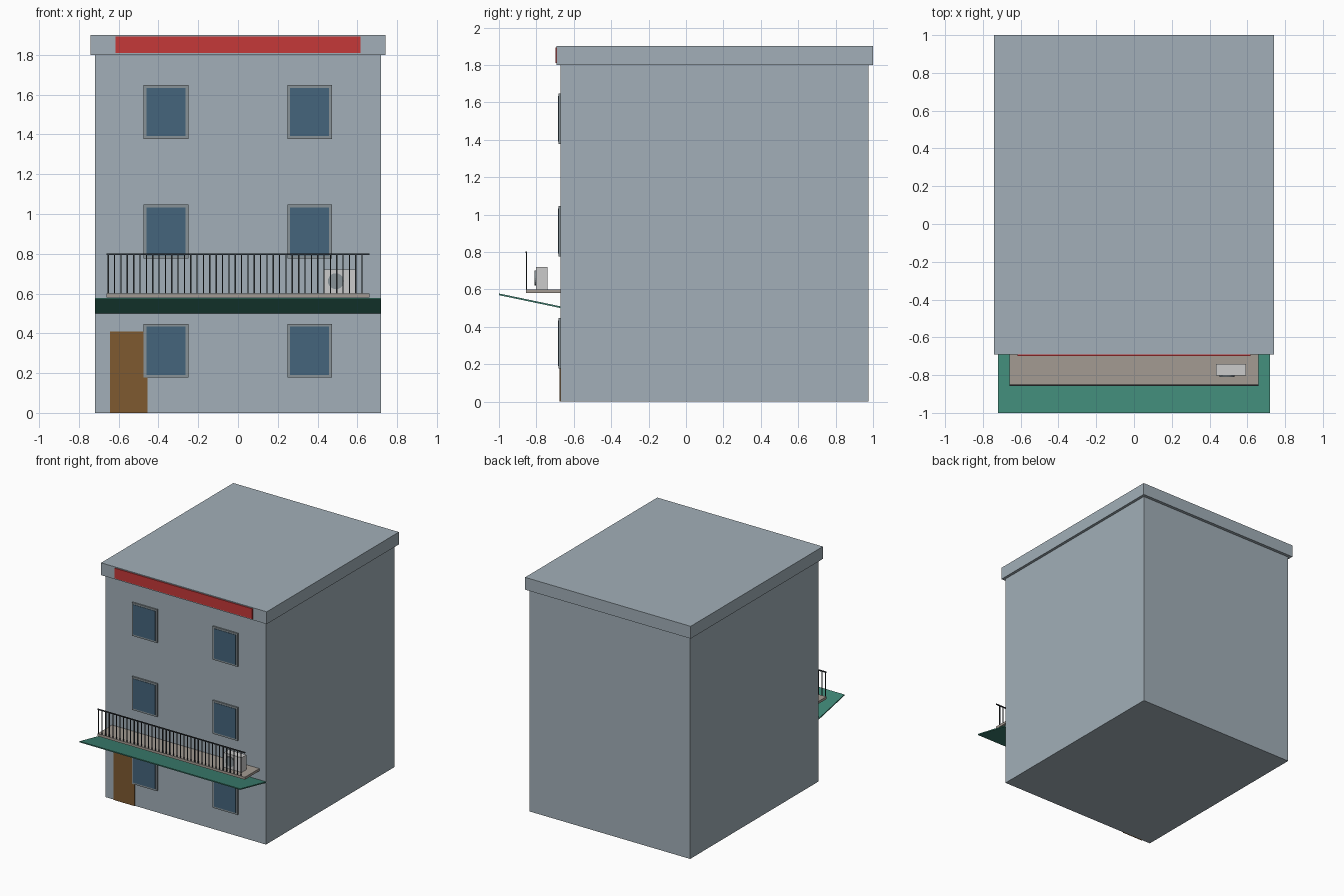
import bpy, bmesh, math
from mathutils import Matrix

if "Cube" in bpy.data.objects:
    bpy.data.objects.remove(bpy.data.objects["Cube"])


def material(name, rgb):
    m = bpy.data.materials.new(name)
    m.diffuse_color = (*rgb, 1)
    m.use_nodes = True
    m.node_tree.nodes["Principled BSDF"].inputs["Base Color"].default_value = m.diffuse_color
    return m


WALL = material("wall", (0.36, 0.43, 0.48))
FRAME = material("frame_grey", (0.25, 0.29, 0.31))
GLASS = material("glass", (0.06, 0.13, 0.20))
WOOD = material("wood", (0.21, 0.10, 0.03))
GREEN = material("awning_green", (0.05, 0.24, 0.18))
STONE = material("stone", (0.37, 0.33, 0.29))
RED = material("sign_red", (0.56, 0.04, 0.04))
DARK = material("iron", (0.03, 0.035, 0.04))
PALE = material("pale_metal", (0.58, 0.59, 0.56))


def add_box(bm, x, y, z):
    lo, hi = zip(x, y, z)
    mid = [(a + b) / 2 for a, b in zip(lo, hi)]
    size = [b - a for a, b in zip(lo, hi)]
    bmesh.ops.create_cube(bm, size=1, matrix=Matrix.Translation(mid) @ Matrix.Diagonal((*size, 1)))


def finish(name, bm, mat):
    mesh = bpy.data.meshes.new(name)
    bm.to_mesh(mesh)
    bm.free()
    ob = bpy.data.objects.new(name, mesh)
    bpy.context.collection.objects.link(ob)
    mesh.materials.append(mat)
    return ob


def box(name, x, y, z, mat):
    bm = bmesh.new()
    add_box(bm, x, y, z)
    return finish(name, bm, mat)


# building shell, roof slab, sign and door
box("building_body", (-0.72, 0.72), (-0.67, 0.975), (0, 1.8), WALL)
box("roof_cornice", (-0.742, 0.742), (-0.692, 1.0), (1.8, 1.9), WALL)
box("sign_board", (-0.617, 0.617), (-0.699, -0.69), (1.81, 1.893), RED)
box("door", (-0.643, -0.455), (-0.676, -0.665), (0, 0.41), WOOD)

# windows: two per floor
for floor in range(3):
    zc = 0.312 + 0.6 * floor
    for side, xc in (("left", -0.362), ("right", 0.36)):
        tag = f"{side}_{floor + 1}"
        box("window_frame_" + tag, (xc - 0.112, xc + 0.112), (-0.681, -0.665),
            (zc - 0.135, zc + 0.135), FRAME)
        box("window_glass_" + tag, (xc - 0.098, xc + 0.098), (-0.684, -0.675),
            (zc - 0.121, zc + 0.121), GLASS)

# awning: sloped sheet rising outwards
bm = bmesh.new()
profile = [(-0.67, 0.5), (-0.67, 0.509), (-1.0, 0.578), (-1.0, 0.569)]
face = bm.faces.new([bm.verts.new((-0.72, y, z)) for y, z in profile])
ext = bmesh.ops.extrude_face_region(bm, geom=[face])
bmesh.ops.translate(bm, vec=(1.44, 0, 0),
                    verts=[v for v in ext["geom"] if isinstance(v, bmesh.types.BMVert)])
bmesh.ops.recalc_face_normals(bm, faces=bm.faces)
finish("awning", bm, GREEN)

# balcony slab and railing
box("balcony_slab", (-0.66, 0.66), (-0.855, -0.67), (0.58, 0.6), STONE)
bm = bmesh.new()
for i in range(41):
    x = -0.652 + 0.0319 * i
    add_box(bm, (x - 0.003, x + 0.003), (-0.856, -0.85), (0.6, 0.796))
finish("railing_bars", bm, DARK)
box("railing_top", (-0.66, 0.66), (-0.857, -0.849), (0.794, 0.802), DARK)

# air conditioner with round fan grille
box("air_conditioner", (0.433, 0.593), (-0.802, -0.74), (0.6, 0.72), PALE)
bm = bmesh.new()
bmesh.ops.create_cone(bm, cap_ends=True, segments=20, radius1=0.04, radius2=0.04, depth=0.012,
                      matrix=Matrix.Translation((0.492, -0.803, 0.662)) @ Matrix.Rotation(math.pi / 2, 4, 'X'))
finish("fan_grille", bm, FRAME)
